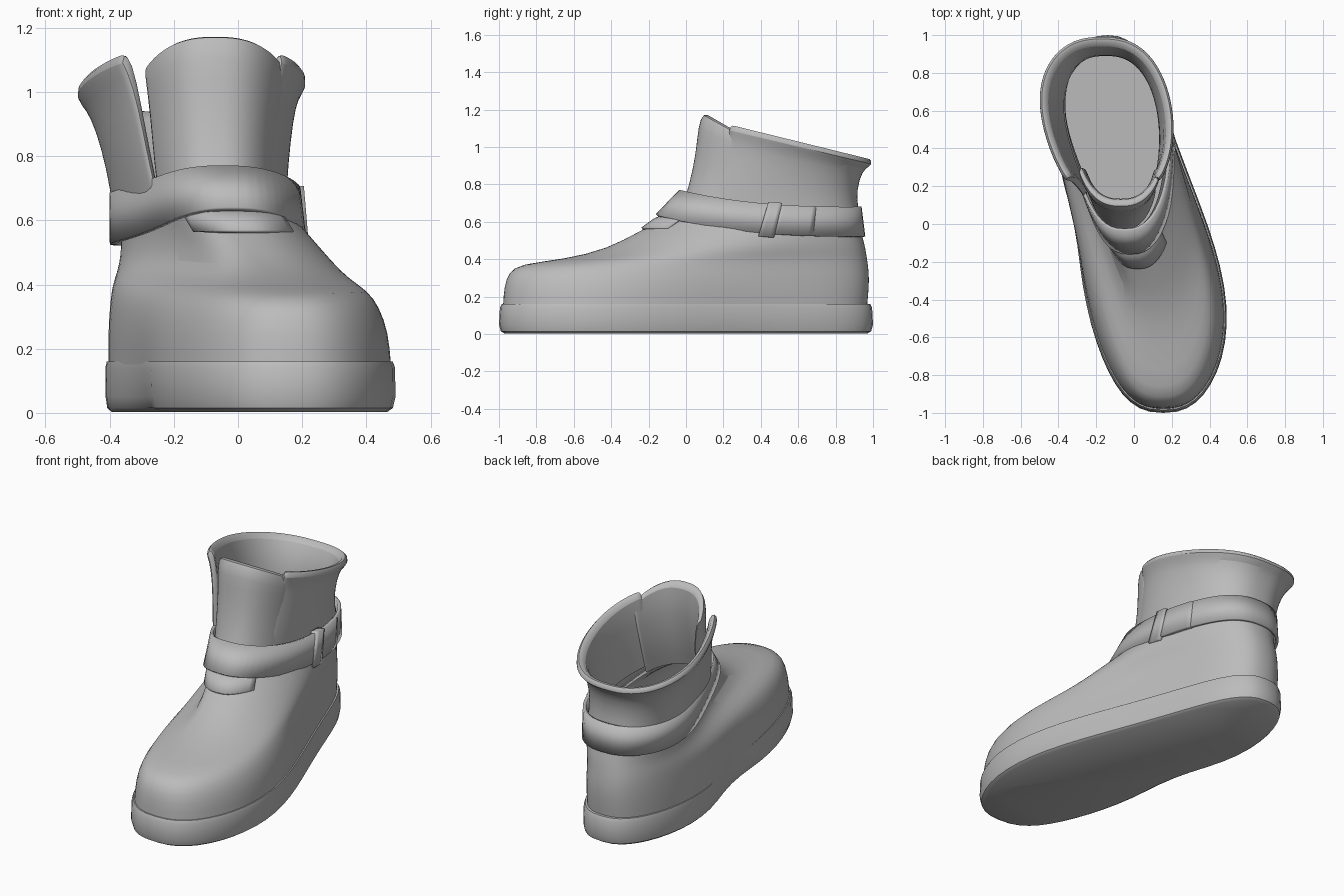
import bpy, bmesh
from math import sin, cos, pi, exp

cube = bpy.data.objects.get("Cube")
if cube:
    bpy.data.objects.remove(cube)

leather = bpy.data.materials.new("grey leather")
leather.use_nodes = True
GREY = (0.5, 0.5, 0.5, 1)
leather.diffuse_color = GREY
leather.node_tree.nodes["Principled BSDF"].inputs["Base Color"].default_value = GREY


def ring_point(row, t, power, arch):
    """Point on a foot-shaped ring; t = 0 is the front, rising towards +x."""
    xf, yf, xb, yb, wf, wb, zf, zb = row
    s = 0.5 - 0.5 * cos(t)
    blend = s ** 3 * (s * (6 * s - 15) + 10)
    side = sin(t)
    reach = (wf + (wb - wf) * blend) * abs(side) ** 0.8
    x = xf + (xb - xf) * blend + (reach if side > 0 else -reach)
    z = zb + (zf - zb) * (1 - s) ** power
    if side < 0:
        x += arch * max(0, 1 - z / 0.55) * exp(-((s - 0.5) / 0.17) ** 2)
    return x, yf + (yb - yf) * s, z


def loft(name, rows, start=0, end=2 * pi, steps=56, power=1, arch=0,
         caps=False, thick=0, smooth=0):
    """Skin rings given as front x, y, back x, y, front/back half width, front/back z."""
    closed = end - start > 2 * pi - 0.01
    count = steps if closed else steps + 1
    bm = bmesh.new()
    grid = [[bm.verts.new(ring_point(r, start + (end - start) * i / steps, power, arch))
             for i in range(count)] for r in rows]
    for low, high in zip(grid, grid[1:]):
        for i in range(steps):
            j = (i + 1) % count
            bm.faces.new((low[i], low[j], high[j], high[i]))
    if caps and closed:
        bm.faces.new(grid[0])
        bm.faces.new(grid[-1])
    elif caps:
        # close the side edges between the outer and inner walls
        n = len(grid)
        for column in (0, -1):
            for i in range(n // 2):
                loop = [grid[k][column] for k in (i, i + 1, n - 2 - i, n - 1 - i)]
                loop = list(dict.fromkeys(loop))
                if len(loop) > 2:
                    bm.faces.new(loop)
    bmesh.ops.recalc_face_normals(bm, faces=bm.faces)
    mesh = bpy.data.meshes.new(name)
    bm.to_mesh(mesh)
    bm.free()
    obj = bpy.data.objects.new(name, mesh)
    bpy.context.collection.objects.link(obj)
    mesh.materials.append(leather)
    if thick:
        mod = obj.modifiers.new("thickness", "SOLIDIFY")
        mod.thickness = thick
        mod.offset = 0
    if smooth:
        mod = obj.modifiers.new("smooth", "SUBSURF")
        mod.levels = mod.render_levels = smooth
    bpy.ops.object.select_all(action="DESELECT")
    obj.select_set(True)
    bpy.context.view_layer.objects.active = obj
    bpy.ops.object.shade_smooth_by_angle(angle=0.7)
    return obj


# Sole
loft("sole", [
    (.155, -.97, -.14, .97, .39, .32, .003, .003),
    (.155, -.99, -.14, .99, .41, .335, .015, .015),
    (.155, -1, -.14, 1, .42, .34, .05, .05),
    (.155, -.995, -.14, .995, .418, .34, .14, .14),
    (.155, -.985, -.14, .985, .41, .335, .16, .16),
], arch=.07, caps=True)

# Foot upper, from the sole seam to the ankle
loft("foot_upper", [
    (.155, -.98, -.14, .97, .405, .33, .15, .15),
    (.155, -.975, -.14, .98, .395, .33, .25, .25),
    (.15, -.95, -.14, .98, .365, .325, .33, .33),
    (.145, -.89, -.14, .97, .325, .32, .375, .40),
    (.13, -.65, -.13, .96, .27, .31, .40, .46),
    (.10, -.42, -.13, .95, .24, .30, .455, .50),
    (.04, -.25, -.13, .94, .22, .29, .55, .54),
    (-.01, -.13, -.13, .935, .21, .285, .61, .58),
    (-.05, -.03, -.13, .925, .22, .28, .69, .64),
], arch=.06, smooth=1)

# Ankle shaft, open at the front, with a rolled rim
GAP = .75
loft("shaft", [
    (-.08, 0, -.14, .935, .235, .285, .70, .60),
    (-.09, .05, -.15, .91, .26, .29, .82, .72),
    (-.10, .09, -.16, .925, .285, .315, .98, .83),
    (-.11, .11, -.17, .96, .315, .34, 1.08, .89),
    (-.11, .10, -.17, 1, .34, .37, 1.12, .905),
    (-.11, .12, -.17, .985, .33, .355, 1.155, .945),
    (-.11, .15, -.17, .94, .29, .315, 1.14, .93),
    (-.10, .14, -.16, .90, .265, .29, .98, .83),
    (-.09, .10, -.15, .885, .24, .27, .82, .72),
    (-.08, .06, -.14, .90, .22, .265, .70, .60),
], GAP, 2 * pi - GAP, caps=True, smooth=1)

# Tongue behind the front opening
loft("tongue", [
    (-.06, -.03, -.12, .9, .21, .21, .66, .60),
    (-.07, .02, -.12, .9, .22, .22, .80, .70),
    (-.07, .055, -.12, .9, .235, .23, .98, .78),
    (-.07, .065, -.12, .9, .25, .23, 1.11, .75),
    (-.07, .09, -.12, .9, .255, .23, 1.185, .72),
    (-.07, .14, -.12, .9, .24, .22, 1.17, .72),
    (-.07, .13, -.12, .9, .215, .21, .98, .78),
    (-.07, .09, -.12, .9, .20, .20, .80, .70),
    (-.06, .04, -.12, .9, .19, .19, .66, .60),
], -1, 1, steps=24, caps=True, smooth=1)

# Crescent at the throat, below the strap
loft("throat_edge", [
    (.02, -.235, -.13, .94, .215, .28, .565, .55),
    (-.01, -.165, -.13, .94, .215, .28, .615, .57),
    (-.03, -.08, -.13, .93, .21, .28, .65, .60),
], -.7, .7, steps=16, thick=.012)

# Strap, its overlapping end and the keeper loop
low = (-.02, -.155, -.13, .95, .24, .31, .635, .52)
high = (-.05, -.03, -.13, .93, .245, .305, .765, .68)
loft("strap", [low, high], power=2.5, thick=.018)
loft("strap_end", [low, high], 1.68, 2.1, steps=8, power=2.5, thick=.026)
loft("strap_keeper", [low[:6] + (.62, .5), high[:6] + (.775, .69)],
     1.55, 1.7, steps=4, power=2.5, thick=.04)
